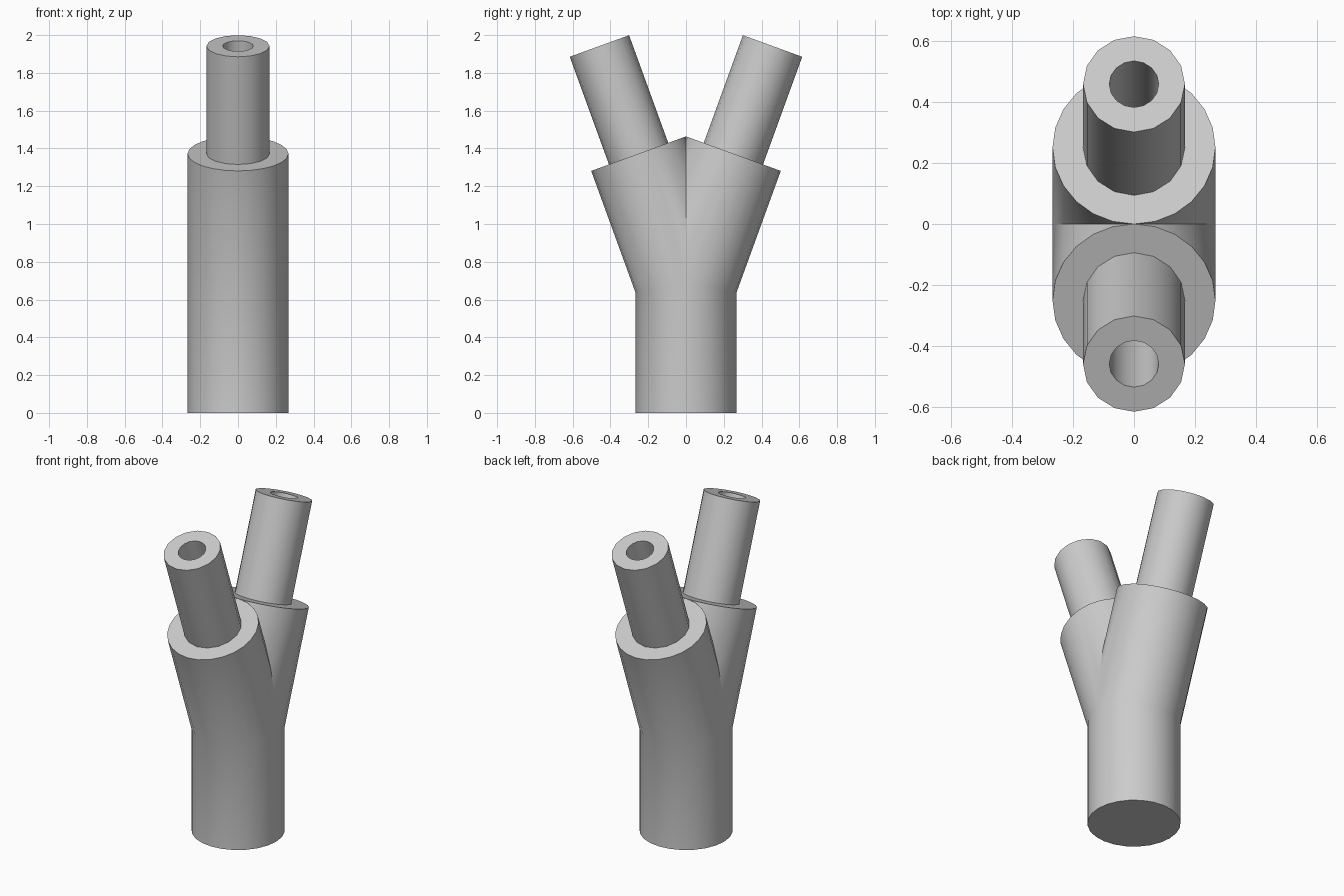
import bpy, bmesh
from math import sin, cos, tan, pi, radians

cube = bpy.data.objects.get("Cube")
if cube:
    bpy.data.objects.remove(cube)

TILT = radians(20)
FORK_Z = 0.683                  # where the branch axes meet
OUTER, BORE = 0.267, 0.181      # trunk radii
PIPE, HOLE = 0.167, 0.081       # outlet pipe radii
BRANCH_END = OUTER / tan(TILT)
STEP, PIPE_END = 0.62, 1.34     # distances along a branch axis
SIDES, PIPE_SIDES = 24, 16

bm = bmesh.new()


def ring(radius, sides, place):
    """Closed loop of edges; place maps (x, u) in the section to a point."""
    verts = [bm.verts.new(place(radius * sin(2 * pi * i / sides),
                                radius * cos(2 * pi * i / sides)))
             for i in range(sides)]
    return [bm.edges.new((verts[i], verts[(i + 1) % sides])) for i in range(sides)]


def bridge(*rings):
    for a, b in zip(rings, rings[1:]):
        bmesh.ops.bridge_loops(bm, edges=a + b)


def trunk_bottom(x, u):
    return (x, u, 0)


def trunk_top(x, u):
    return (x, u, FORK_Z - abs(u) * tan(TILT / 2))


def on_branch(side, distance=None):
    """Section across a branch; without a distance it is the mitred root."""
    def place(x, u):
        t = distance
        if t is None:
            t = u * tan(TILT / 2) if u > 0 else -u / tan(TILT)
        y = t * sin(TILT) + u * cos(TILT)
        return (x, side * y, FORK_Z + t * cos(TILT) - u * sin(TILT))
    return place


# trunk: outer wall, bottom rim and bore
bridge(ring(OUTER, SIDES, trunk_top), ring(OUTER, SIDES, trunk_bottom))
bridge(ring(BORE, SIDES, trunk_top), ring(BORE, SIDES, trunk_bottom))
bmesh.ops.remove_doubles(bm, verts=bm.verts, dist=1e-5)
rim = [e for e in bm.edges if e.is_boundary and all(v.co.z < 0.01 for v in e.verts)]
bridge_rim = bmesh.ops.bridge_loops(bm, edges=rim)

# two branches, each with an outlet pipe and a stepped bore
for side in (-1, 1):
    bridge(ring(OUTER, SIDES, on_branch(side)),
           ring(OUTER, SIDES, on_branch(side, BRANCH_END)),
           ring(PIPE, PIPE_SIDES, on_branch(side, BRANCH_END)),
           ring(PIPE, PIPE_SIDES, on_branch(side, PIPE_END)),
           ring(HOLE, PIPE_SIDES, on_branch(side, PIPE_END)),
           ring(HOLE, PIPE_SIDES, on_branch(side, STEP)),
           ring(BORE, SIDES, on_branch(side, STEP)),
           ring(BORE, SIDES, on_branch(side)))

# weld the mitres and the crease between the branches
bmesh.ops.remove_doubles(bm, verts=bm.verts, dist=1e-4)
bmesh.ops.recalc_face_normals(bm, faces=bm.faces)

mesh = bpy.data.meshes.new("y_pipe_fitting")
bm.to_mesh(mesh)
bm.free()
mesh.shade_smooth()
mesh.set_sharp_from_angle(angle=radians(30))

# plain grey
grey = bpy.data.materials.new("light_grey")
grey.use_nodes = True
colour = (0.6, 0.6, 0.6, 1)
grey.diffuse_color = colour
grey.node_tree.nodes["Principled BSDF"].inputs["Base Color"].default_value = colour
mesh.materials.append(grey)

fitting = bpy.data.objects.new("y_pipe_fitting", mesh)
bpy.context.collection.objects.link(fitting)
